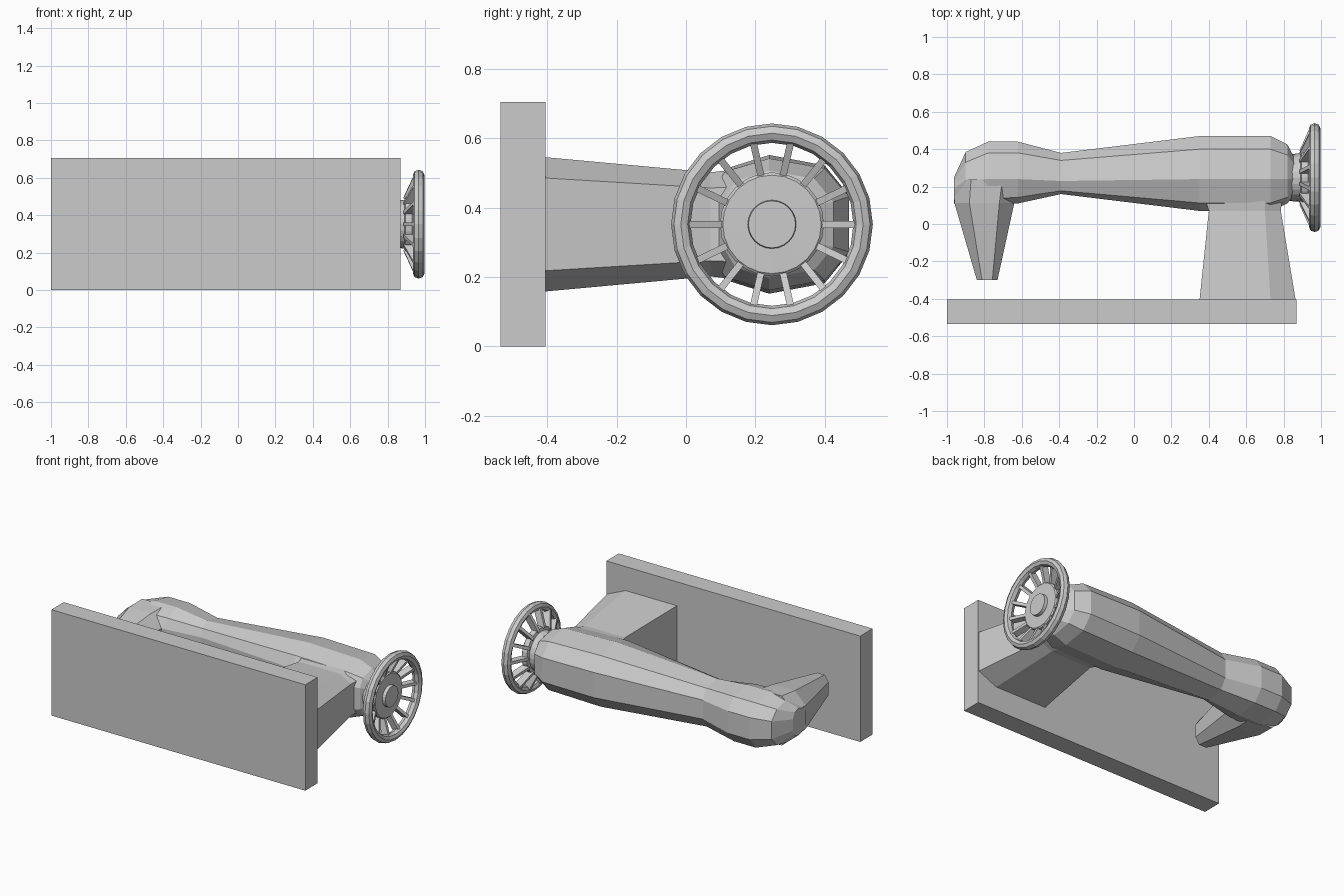
import bpy, bmesh
from math import sin, cos, pi, tau
from mathutils import Matrix, Vector

if "Cube" in bpy.data.objects:
    bpy.data.objects.remove(bpy.data.objects["Cube"])

ZC, YC = 0.352, 0.248   # arm / wheel axis


def make(name, bm):
    bmesh.ops.recalc_face_normals(bm, faces=bm.faces)
    me = bpy.data.meshes.new(name)
    bm.to_mesh(me)
    bm.free()
    ob = bpy.data.objects.new(name, me)
    bpy.context.collection.objects.link(ob)
    return ob


def loft(name, rings, closed=False):
    bm = bmesh.new()
    vs = [[bm.verts.new(p) for p in r] for r in rings]
    pairs = list(zip(vs, vs[1:])) + ([(vs[-1], vs[0])] if closed else [])
    for a, b in pairs:
        for i in range(len(a)):
            j = (i + 1) % len(a)
            bm.faces.new((a[i], a[j], b[j], b[i]))
    if not closed:
        bm.faces.new(vs[0])
        bm.faces.new(vs[-1])
    return make(name, bm)


def lathe(name, profile, n, closed=False):
    """Profile of (x, radius) turned about the wheel axis."""
    return loft(name, [[(x, YC + r * sin(tau * i / n), ZC + r * cos(tau * i / n))
                        for i in range(n)] for x, r in profile], closed)


# Base plate
bm = bmesh.new()
bmesh.ops.create_cube(bm, size=1, matrix=Matrix.Translation((-0.065, -0.47, 0.3525))
                      @ Matrix.Diagonal((1.87, 0.13, 0.705, 1)))
make("base_plate", bm)


# Arm: faceted sections along x
def arm_ring(x, top, shoulder, mid, bot, h):
    half = [(top, 0.42), (shoulder, 0.85), (mid, 1.0), (bot + 0.25 * (mid - bot), 0.8), (bot, 0.45)]
    pts = half + [(y, -k) for y, k in reversed(half)]
    return [(x, y, ZC + k * h) for y, k in pts]


arm = loft("machine_arm", [arm_ring(*s) for s in (
    (-0.962, 0.25, 0.23, 0.19, 0.11, 0.09),
    (-0.90, 0.385, 0.33, 0.235, 0.10, 0.14),
    (-0.78, 0.44, 0.38, 0.24, 0.10, 0.175),
    (-0.62, 0.44, 0.38, 0.24, 0.11, 0.175),
    (-0.39, 0.38, 0.34, 0.23, 0.16, 0.15),
    (0.35, 0.47, 0.40, 0.24, 0.07, 0.20),
    (0.73, 0.47, 0.40, 0.24, 0.07, 0.19),
    (0.82, 0.425, 0.37, 0.24, 0.11, 0.155),
    (0.865, 0.34, 0.31, 0.24, 0.17, 0.11))])


# Needle head: tapering octagonal post
def head_ring(y, x0, x1, h):
    c, w = (x0 + x1) / 2, (x1 - x0) / 2
    k = 0.5
    pts = [(1, k), (k, 1), (-k, 1), (-1, k), (-1, -k), (-k, -1), (k, -1), (1, -k)]
    return [(c + a * w, y, ZC + b * h) for a, b in pts]


head = loft("needle_head", [head_ring(*s) for s in (
    (-0.30, -0.84, -0.73, 0.085),
    (0.112, -0.960, -0.64, 0.155),
    (0.237, -0.955, -0.62, 0.165))])


# Column: flat inner side, chamfered outer side
def column_ring(y, x0, x1, x2, h, hc):
    return [(x, y, ZC + z) for x, z in
            ((x0, h), (x1, h), (x2, hc), (x2, -hc), (x1, -h), (x0, -h))]


column = loft("column", [column_ring(*s) for s in (
    (-0.41, 0.35, 0.73, 0.865, 0.194, 0.134),
    (0.07, 0.40, 0.70, 0.785, 0.150, 0.105),
    (0.20, 0.36, 0.70, 0.80, 0.165, 0.11))])

# Join the body into one shell
for part in (head, column):
    m = arm.modifiers.new("join", 'BOOLEAN')
    m.operation, m.solver, m.object = 'UNION', 'EXACT', part
    bpy.context.view_layer.objects.active = arm
    bpy.ops.object.modifier_apply(modifier=m.name)
for part in (head, column):
    bpy.data.objects.remove(part)

# Wheel: shaft collar, hub with cap, rim
lathe("wheel_hub", [(0.83, 0.125), (0.89, 0.13), (0.895, 0.15), (0.93, 0.15),
                    (0.937, 0.142), (0.938, 0.07), (0.96, 0.068)], 24)
lathe("wheel_rim", [(0.966 + 0.031 * cos(tau * i / 8), 0.263 + 0.028 * sin(tau * i / 8))
                    for i in range(8)], 24, closed=True)

# Spokes sloping outward from hub to rim
bm = bmesh.new()
a, b = Vector((0.905, 0, 0.135)), Vector((0.957, 0, 0.25))
n = 14
for i in range(n):
    d = b - a
    rot = d.to_track_quat('Z', 'Y').to_matrix().to_4x4()
    bmesh.ops.create_cube(bm, size=1, matrix=Matrix.Translation((0, YC, ZC))
                          @ Matrix.Rotation(tau * (i + 0.5) / n, 4, 'X')
                          @ Matrix.Translation((a + b) / 2) @ rot
                          @ Matrix.Diagonal((0.02, 0.045, d.length, 1)))
make("wheel_spokes", bm)
